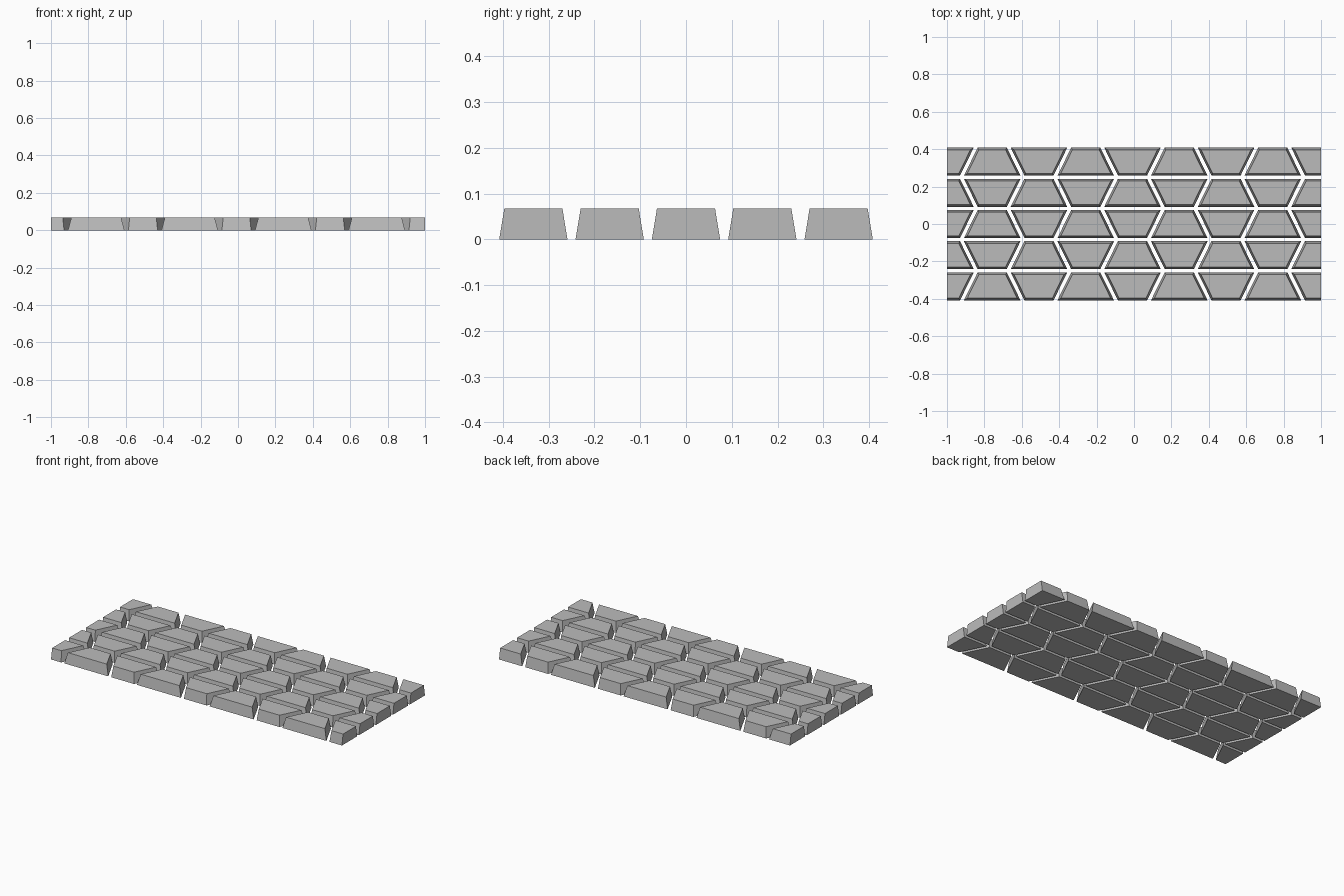
import bpy
import bmesh

cube = bpy.data.objects.get("Cube")
if cube:
    bpy.data.objects.remove(cube, do_unlink=True)

ROWS, JOINTS = 5, 8
ROW_PITCH, JOINT_PITCH = 0.1667, 0.25
FIRST_JOINT = -0.883
HALF_DEPTH, HEIGHT = 0.0745, 0.067
INSET = 0.011          # how far the sides lean in at the top
GAP = 0.0105           # half of the joint at ground level
LEAN = 0.49            # sideways run of a joint per unit of depth

stone = bpy.data.materials.new("stone grey")
stone.use_nodes = True
stone.diffuse_color = (0.5, 0.5, 0.5, 1)
stone.node_tree.nodes["Principled BSDF"].inputs["Base Color"].default_value = (0.5, 0.5, 0.5, 1)


def side_x(joint, row, y, offset):
    """x of a slanted joint at depth y, or the straight cut at either end."""
    if joint < 0:
        return -1
    if joint >= JOINTS:
        return 1
    lean = LEAN * (-1) ** (joint + row)
    return FIRST_JOINT + JOINT_PITCH * joint + lean * y + offset


def add_block(row, column):
    """Half-hexagon block with sloping sides."""
    bm = bmesh.new()
    centre = (row - (ROWS - 1) / 2) * ROW_PITCH
    rings = []
    for z, inset in ((0, 0), (HEIGHT, INSET)):
        y = HALF_DEPTH - inset
        gap = GAP + inset * (1 + LEAN ** 2) ** 0.5
        corners = [(side_x(column - 1, row, -y, gap), -y),
                   (side_x(column, row, -y, -gap), -y),
                   (side_x(column, row, y, -gap), y),
                   (side_x(column - 1, row, y, gap), y)]
        rings.append([bm.verts.new((px, centre + py, z)) for px, py in corners])
    bottom, top = rings
    bm.faces.new(bottom[::-1])
    bm.faces.new(top)
    for i in range(4):
        j = (i + 1) % 4
        bm.faces.new((bottom[i], bottom[j], top[j], top[i]))
    name = f"paving_block_row{row + 1}_{column + 1}"
    mesh = bpy.data.meshes.new(name)
    bm.to_mesh(mesh)
    bm.free()
    mesh.materials.append(stone)
    bpy.context.collection.objects.link(bpy.data.objects.new(name, mesh))


# Rows of blocks, alternate rows mirrored so pairs form hexagons
for row in range(ROWS):
    for column in range(JOINTS + 1):
        add_block(row, column)
